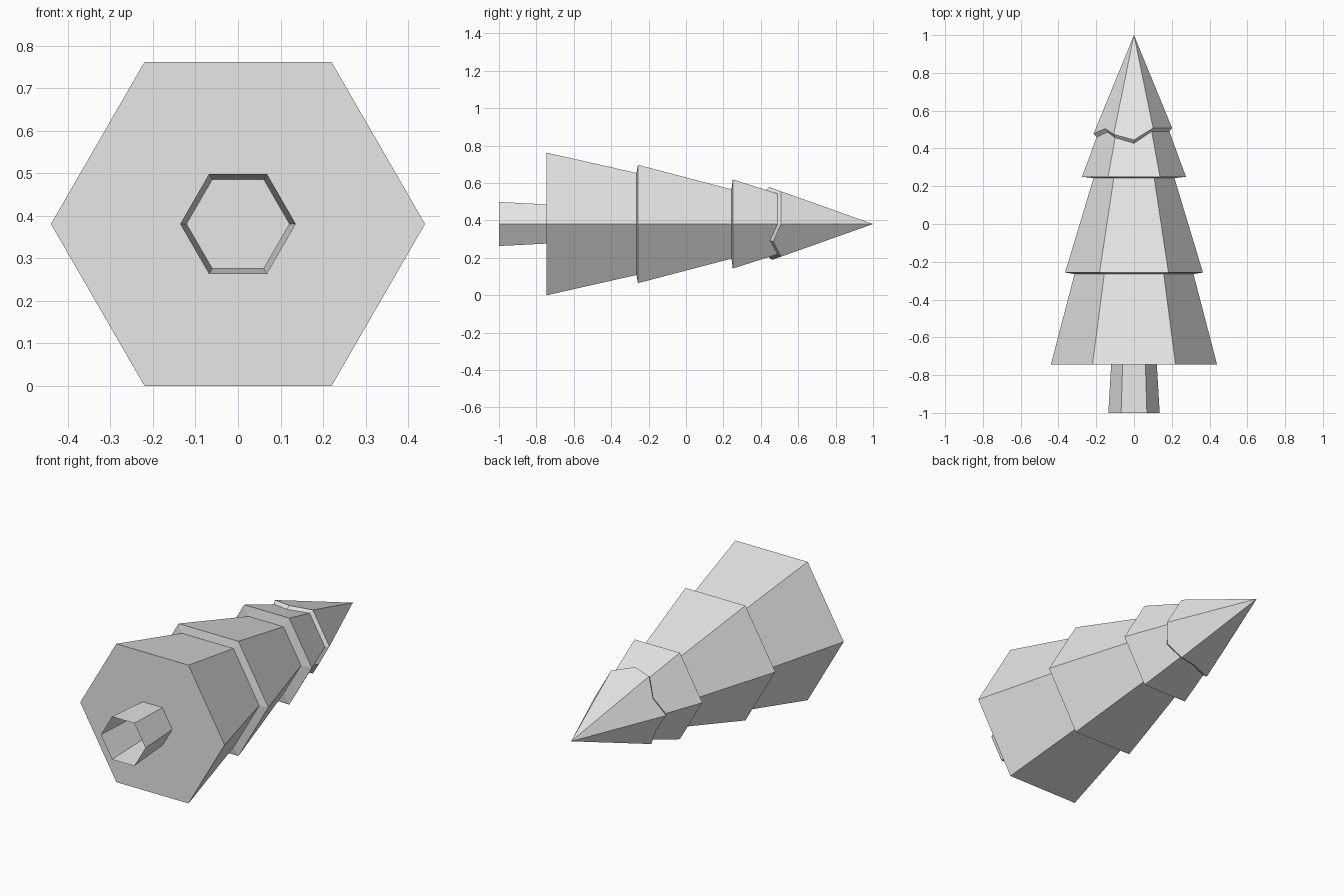
import bpy
import bmesh
from math import cos, sin, radians, pi

if "Cube" in bpy.data.objects:
    bpy.data.objects.remove(bpy.data.objects["Cube"], do_unlink=True)

GREY = (0.8, 0.8, 0.8, 1.0)
grey = bpy.data.materials.new("plain grey")
grey.use_nodes = True
grey.diffuse_color = GREY
grey.node_tree.nodes["Principled BSDF"].inputs["Base Color"].default_value = GREY

COS30 = cos(radians(30))
AXIS_Z = 0.44 * COS30


def hex_ring(y, r):
    """Six points of a hexagon around the lying axis."""
    return [(r * cos(k * pi / 3), y, AXIS_Z + r * sin(k * pi / 3)) for k in range(6)]


def jagged_ring(ys, radius):
    """Hexagon corners and side midpoints, each at its own place along the axis."""
    ring = []
    for k, y in enumerate(ys):
        r = radius(y) * (COS30 if k % 2 else 1)
        ring.append((r * cos(k * pi / 6), y, AXIS_Z + r * sin(k * pi / 6)))
    return ring


def loft(name, rings, cap_start=False, tip=None):
    """Join rings with flat faces, optionally closing the start or adding a tip."""
    bm = bmesh.new()
    loops = [[bm.verts.new(p) for p in ring] for ring in rings]
    n = len(loops[0])
    for a, b in zip(loops, loops[1:]):
        for k in range(n):
            j = (k + 1) % n
            bm.faces.new((a[k], b[k], b[j], a[j]))
    if cap_start:
        bm.faces.new(loops[0])
    if tip:
        apex = bm.verts.new(tip)
        for k in range(n):
            bm.faces.new((loops[-1][k], apex, loops[-1][(k + 1) % n]))
    mesh = bpy.data.meshes.new(name)
    bm.to_mesh(mesh)
    bm.free()
    mesh.materials.append(grey)
    obj = bpy.data.objects.new(name, mesh)
    bpy.context.collection.objects.link(obj)
    return obj


def upper_radius(y):
    return 0.275 - 0.367 * (y - 0.25)


def top_radius(y):
    return 0.41 * (1 - y)


# Uneven rim of the treetop, and the matching line on the tier beneath it
rim = [0.508, 0.508, 0.508, 0.445, 0.475, 0.505,
       0.478, 0.485, 0.46, 0.495, 0.508, 0.467]
seam = [y - 0.018 for y in rim]

# Open hollow trunk
loft("trunk", [hex_ring(-1, 0.136), hex_ring(-0.745, 0.121)])

# Stacked foliage tiers, each with a narrow underside
loft("lower_foliage", [hex_ring(-0.745, 0.44), hex_ring(-0.265, 0.315)], cap_start=True)
loft("middle_foliage", [hex_ring(-0.265, 0.315), hex_ring(-0.257, 0.365),
                        hex_ring(0.243, 0.214)])
loft("upper_foliage_underside", [hex_ring(0.243, 0.214), hex_ring(0.25, 0.275)])
loft("upper_foliage", [jagged_ring([0.25] * 12, upper_radius),
                       jagged_ring(seam, upper_radius)])

# Pointed treetop with the jagged rim
loft("treetop", [jagged_ring(seam, upper_radius), jagged_ring(rim, top_radius)],
     tip=(0, 1, AXIS_Z))
